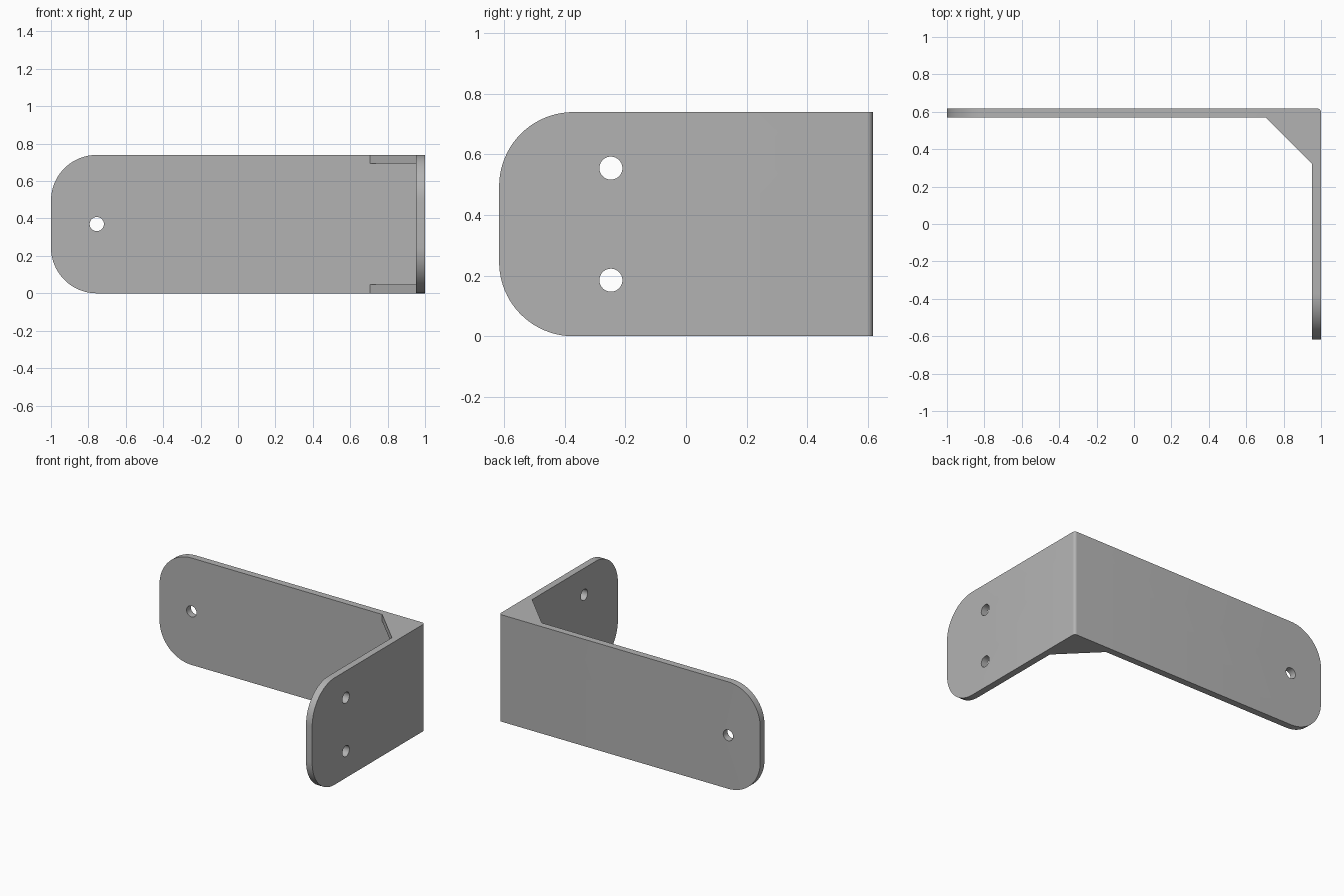
import bpy, bmesh, math

cube = bpy.data.objects.get("Cube")
if cube:
    bpy.data.objects.remove(cube, do_unlink=True)

H, T, X, Y = 0.74, 0.047, 1.0, 0.617   # height, sheet thickness, half extents
CORNER, LEG = 0.245, 0.248             # end rounding, gusset leg length

steel = bpy.data.materials.new("plain_grey")
steel.use_nodes = True
grey = (0.45, 0.45, 0.45, 1)
steel.diffuse_color = grey
steel.node_tree.nodes["Principled BSDF"].inputs["Base Color"].default_value = grey


def prism(name, outline, z0, z1):
    """Extrude an outline in the ground plane upwards."""
    bm = bmesh.new()
    face = bm.faces.new([bm.verts.new((x, y, z0)) for x, y in outline])
    top = bmesh.ops.extrude_face_region(bm, geom=[face])["geom"]
    verts = [v for v in top if isinstance(v, bmesh.types.BMVert)]
    bmesh.ops.translate(bm, verts=verts, vec=(0, 0, z1 - z0))
    bmesh.ops.recalc_face_normals(bm, faces=bm.faces)
    mesh = bpy.data.meshes.new(name)
    bm.to_mesh(mesh)
    bm.free()
    mesh.materials.append(steel)
    obj = bpy.data.objects.new(name, mesh)
    bpy.context.collection.objects.link(obj)
    return obj


def bevel(bm, test, radius, segments):
    """Round every edge whose two end points pass the test."""
    edges = [e for e in bm.edges if test(*(v.co for v in e.verts))]
    bmesh.ops.bevel(bm, geom=edges, offset=radius, offset_type='OFFSET',
                    segments=segments, profile=0.5, affect='EDGES')


# Bent sheet: long back plate and short side plate
bracket = prism("bent_bracket", [(-X, Y), (-X, Y - T), (X - T, Y - T),
                                 (X - T, -Y), (X, -Y), (X, Y)], 0, H)
bm = bmesh.new()
bm.from_mesh(bracket.data)
# Rounded free ends of both plates, then the outside of the bend
bevel(bm, lambda a, b: a.x < -X + .001 and b.x < -X + .001
      and abs(a.z - b.z) < .001, CORNER, 20)
bevel(bm, lambda a, b: a.y < -Y + .001 and b.y < -Y + .001
      and abs(a.z - b.z) < .001, CORNER, 20)
bevel(bm, lambda a, b: min(a.x, b.x) > X - .001
      and min(a.y, b.y) > Y - .001, 0.02, 6)
bm.to_mesh(bracket.data)
bm.free()


def drill(name, location, rotation):
    """Cut a round screw hole through the bracket."""
    bpy.ops.mesh.primitive_cylinder_add(vertices=40, radius=0.038, depth=0.2,
                                        location=location, rotation=rotation)
    cutter = bpy.context.object
    cutter.name = name
    cutter.data.materials.append(steel)
    cutter.hide_render = True
    mod = bracket.modifiers.new(name, 'BOOLEAN')
    mod.operation, mod.solver, mod.object = 'DIFFERENCE', 'EXACT', cutter
    bpy.context.view_layer.objects.active = bracket
    bpy.ops.object.modifier_apply(modifier=name)
    bpy.data.objects.remove(cutter, do_unlink=True)


# One hole in the back plate, two in the side plate
drill("back_hole", (-0.755, Y - T / 2, H / 2), (math.pi / 2, 0, 0))
for label, z in (("lower", H / 4), ("upper", H * 3 / 4)):
    drill(label + "_side_hole", (X - T / 2, -0.248, z), (0, math.pi / 2, 0))

# Triangular webs bracing the inside of the bend
for label, z in (("lower", 0), ("upper", H - T)):
    prism(label + "_gusset", [(X - T, Y - T), (X - T - LEG, Y - T),
                              (X - T, Y - T - LEG)], z, z + T)

# Smooth curves, crisp edges
bpy.ops.object.select_all(action='DESELECT')
bracket.select_set(True)
bpy.context.view_layer.objects.active = bracket
bpy.ops.object.shade_smooth_by_angle(angle=math.radians(30))
